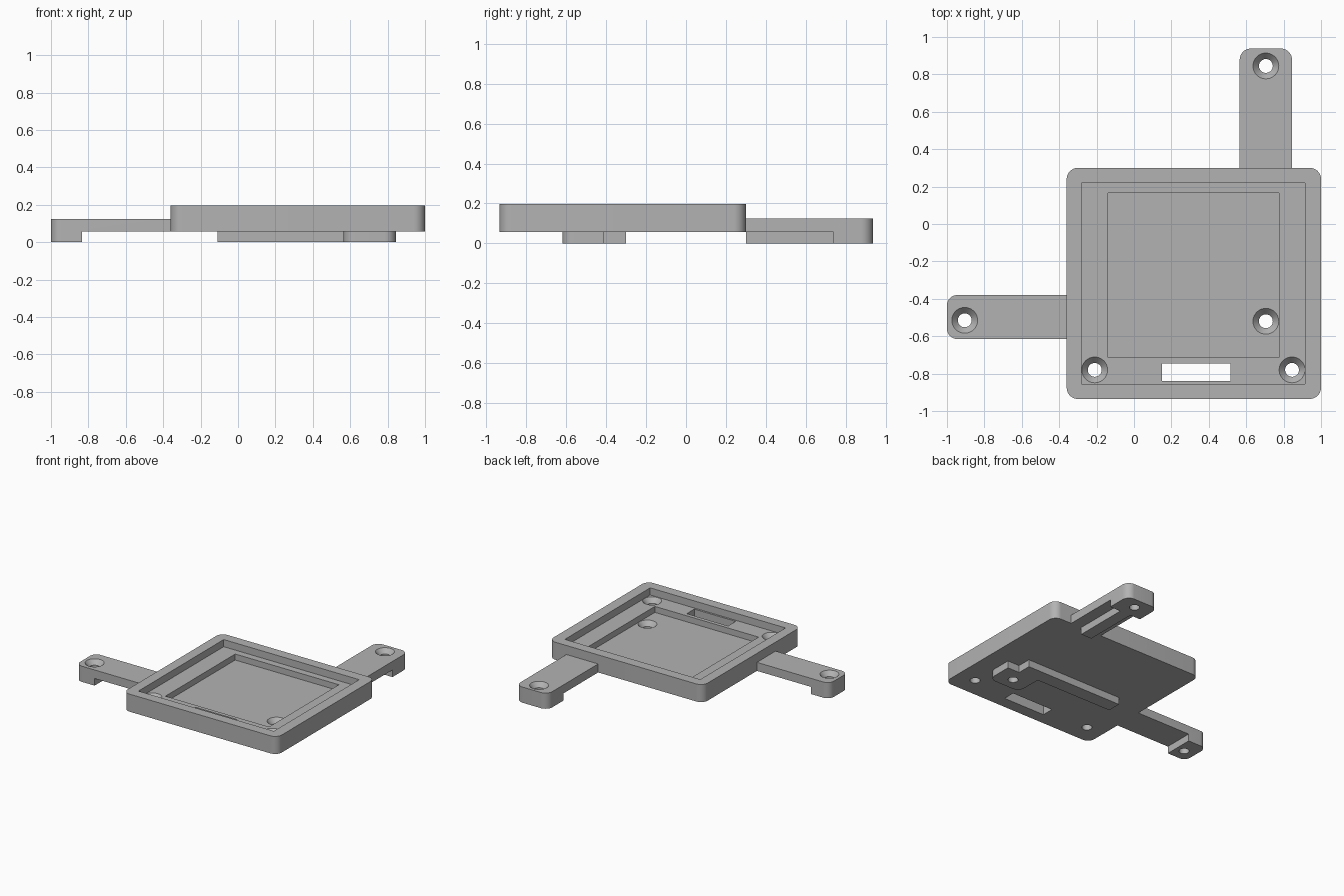
import bpy
import bmesh
import math

cube = bpy.data.objects.get("Cube")
if cube:
    bpy.data.objects.remove(cube, do_unlink=True)

grey = bpy.data.materials.new("plain grey")
grey.use_nodes = True
grey.diffuse_color = (0.45, 0.45, 0.45, 1)
grey.node_tree.nodes["Principled BSDF"].inputs["Base Color"].default_value = (0.45, 0.45, 0.45, 1)

BASE = 0.057      # underside of tray and arms
RIM = 0.197       # top of tray
ARM_TOP = 0.125
LEDGE = 0.14
FLOOR = 0.092


def add_object(name, bm):
    bmesh.ops.recalc_face_normals(bm, faces=bm.faces)
    mesh = bpy.data.meshes.new(name)
    bm.to_mesh(mesh)
    bm.free()
    mesh.materials.append(grey)
    obj = bpy.data.objects.new(name, mesh)
    bpy.context.scene.collection.objects.link(obj)
    return obj


def block(name, x, y, z, radius=0, rounded=lambda px, py: True):
    """Box from three ranges, with chosen upright edges rounded."""
    bm = bmesh.new()
    bmesh.ops.create_cube(bm, size=1)
    for v in bm.verts:
        v.co = [lo + (hi - lo) * (c + 0.5) for c, (lo, hi) in zip(v.co, (x, y, z))]
    if radius:
        mid_x, mid_y = sum(x) / 2, sum(y) / 2
        edges = []
        for e in bm.edges:
            a, b = (v.co for v in e.verts)
            if abs(a.z - b.z) > 1e-4 and rounded(a.x - mid_x, a.y - mid_y):
                edges.append(e)
        bmesh.ops.bevel(bm, geom=edges, offset=radius, segments=10, profile=0.5, affect='EDGES')
    return add_object(name, bm)


def drill(x, y, top):
    """Countersunk screw hole cutter, lathed from a profile."""
    bm = bmesh.new()
    profile = [(0, -0.1), (0.037, -0.1), (0.037, top - 0.036),
               (0.069, top), (0.069, top + 0.01), (0, top + 0.01)]
    verts = [bm.verts.new((x + r, y, z)) for r, z in profile]
    edges = [bm.edges.new(pair) for pair in zip(verts, verts[1:])]
    bmesh.ops.spin(bm, geom=verts + edges, cent=(x, y, 0), axis=(0, 0, 1),
                   angle=math.tau, steps=40, use_duplicate=False)
    bmesh.ops.remove_doubles(bm, verts=bm.verts, dist=1e-4)
    return add_object("screw_cutter", bm)


def cut(obj, cutters):
    """Subtract the cutters for good, then discard them."""
    for cutter in cutters:
        cutter.hide_render = True
        mod = obj.modifiers.new("cut", 'BOOLEAN')
        mod.operation = 'DIFFERENCE'
        mod.solver = 'EXACT'
        mod.object = cutter
    bpy.context.view_layer.update()
    result = bpy.data.meshes.new_from_object(obj.evaluated_get(bpy.context.evaluated_depsgraph_get()))
    obj.modifiers.clear()
    obj.data = result
    for cutter in cutters:
        bpy.data.objects.remove(cutter, do_unlink=True)


# Tray with a stepped recess, cable slot and screw holes
tray = block("tray", (-0.36, 1.0), (-0.935, 0.3), (BASE, RIM), 0.06)
cut(tray, [
    block("recess", (-0.28, 0.915), (-0.855, 0.22), (LEDGE, 0.4)),
    block("inner_recess", (-0.14, 0.775), (-0.715, 0.165), (FLOOR, 0.4)),
    block("slot", (0.15, 0.515), (-0.84, -0.745), (-0.1, 0.4)),
    drill(-0.21, -0.78, LEDGE),
    drill(0.845, -0.78, LEDGE),
    drill(0.705, -0.52, FLOOR),
])

# Back arm: rounded outer end, notched on both sides of a narrow rail
back_arm = block("back_arm", (0.565, 0.845), (0.3, 0.938), (0, ARM_TOP), 0.06, lambda px, py: py > 0)
cut(back_arm, [
    block("notch", (0.4, 0.655), (0.2, 0.74), (-0.1, BASE)),
    block("notch", (0.75, 1.0), (0.2, 0.74), (-0.1, BASE)),
    drill(0.705, 0.845, ARM_TOP),
])

# Side arm: rounded outer end with a foot at the tip only
side_arm = block("side_arm", (-1.0, -0.36), (-0.615, -0.38), (0, ARM_TOP), 0.055, lambda px, py: px < 0)
cut(side_arm, [
    block("notch", (-0.835, -0.2), (-0.8, -0.2), (-0.1, BASE)),
    drill(-0.905, -0.515, ARM_TOP),
])

# Foot and rail beneath the tray
foot = block("under_foot", (0.565, 0.845), (-0.62, -0.41), (0, BASE), 0.06, lambda px, py: py < 0)
cut(foot, [drill(0.705, -0.52, FLOOR)])
rail = block("under_rail", (-0.11, 0.74), (-0.41, -0.3), (0, BASE))

# Smooth the rounded corners and holes, keep edges sharp
bpy.ops.object.select_all(action='DESELECT')
for part in (tray, back_arm, side_arm, foot, rail):
    part.select_set(True)
bpy.context.view_layer.objects.active = tray
bpy.ops.object.shade_smooth_by_angle(angle=math.radians(30))
